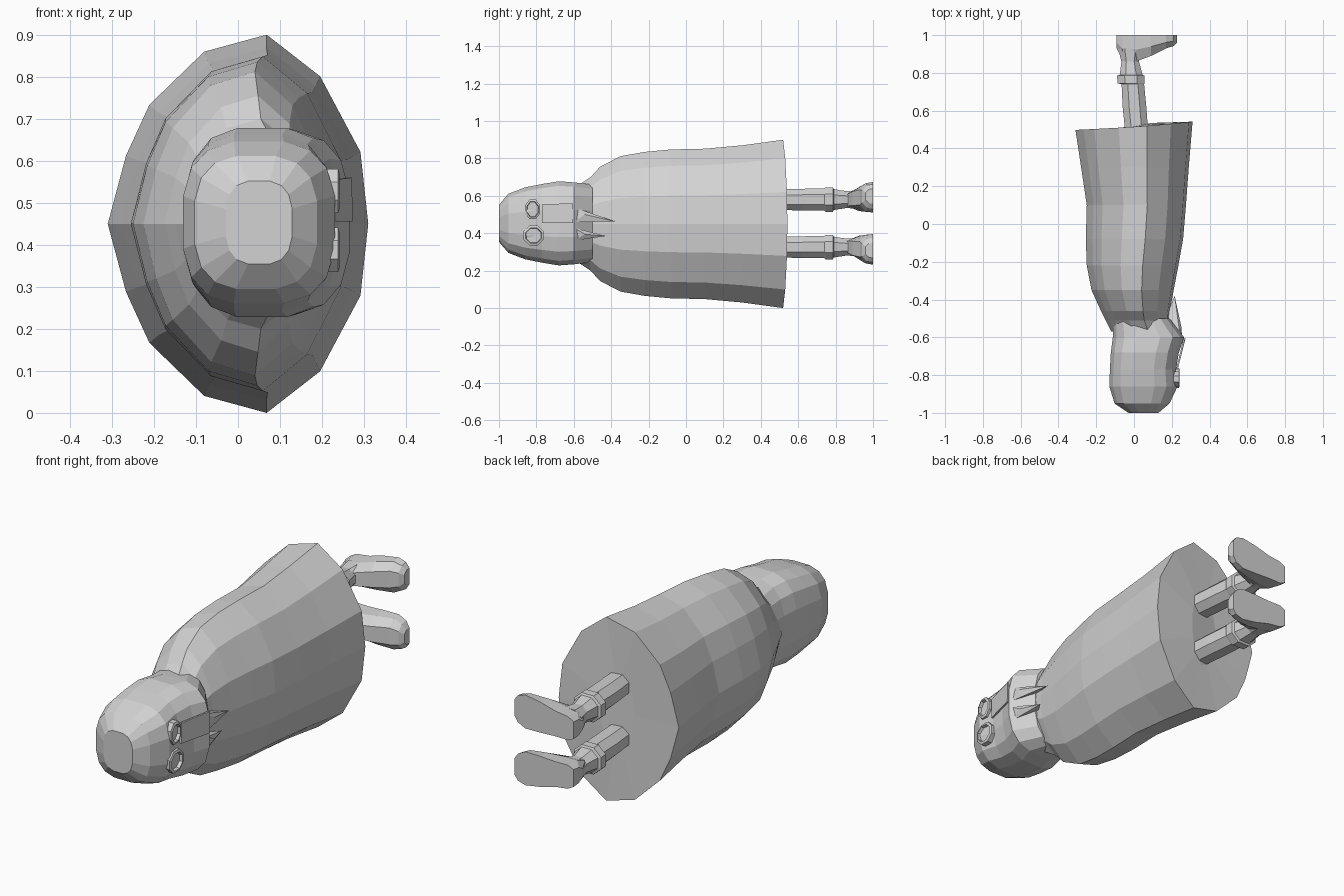
import bpy, bmesh, math

if "Cube" in bpy.data.objects:
    bpy.data.objects.remove(bpy.data.objects["Cube"])

grey = bpy.data.materials.new("plain grey")
grey.diffuse_color = (0.65, 0.65, 0.65, 1)
grey.use_nodes = True
grey.node_tree.nodes["Principled BSDF"].inputs["Base Color"].default_value = grey.diffuse_color
MID = 0.453  # height of the symmetry plane


def finish(name, bm):
    bmesh.ops.recalc_face_normals(bm, faces=bm.faces[:])
    me = bpy.data.meshes.new(name)
    bm.to_mesh(me)
    bm.free()
    me.materials.append(grey)
    ob = bpy.data.objects.new(name, me)
    bpy.context.collection.objects.link(ob)
    return ob


def loft(name, rings, start_cap=True, end_cap=True):
    bm = bmesh.new()
    vs = [[bm.verts.new(p) for p in r] for r in rings]
    n = len(rings[0])
    for a, b in zip(vs, vs[1:]):
        for i in range(n):
            j = (i + 1) % n
            bm.faces.new((a[i], a[j], b[j], b[i]))
    if start_cap:
        bm.faces.new(vs[0])
    if end_cap:
        bm.faces.new(vs[-1])
    return finish(name, bm)


def oval(y, x0, x1, zc, h, n=14, power=2.0, turn=0.0):
    """Rounded cross-section facing along y."""
    pts = []
    for i in range(n):
        a = 2 * math.pi * (i + turn) / n
        c, s = math.cos(a), math.sin(a)
        u = math.copysign(abs(c) ** (2 / power), c)
        v = math.copysign(abs(s) ** (2 / power), s)
        pts.append(((x0 + x1) / 2 + u * (x1 - x0) / 2, y, zc + v * h))
    return pts


# Cloak: half outline of the hem, mirrored and scaled along the body
half = [(1, 0), (.94, .38), (.63, .78), (.22, 1), (-.26, .91),
        (-.68, .63), (-.86, .36), (-1, 0)]
outline = half + [(u, -v) for u, v in reversed(half[1:-1])]


def cloak_ring(y, x0, x1, h, slant=0.0):
    out = []
    for u, v in outline:
        dy = slant * (u - 0.25 * v * v)
        out.append(((x0 + x1) / 2 + u * (x1 - x0) / 2, y + dy, MID - .003 + v * h))
    return out


cloak = [cloak_ring(*s) for s in [
    (-.57, -.12, .20, .21), (-.51, -.15, .185, .25), (-.46, -.175, .19, .305),
    (-.35, -.225, .21, .362), (-.22, -.25, .235, .385), (-.08, -.255, .26, .398),
    (.10, -.25, .275, .402), (.30, -.28, .29, .42), (.52, -.31, .31, .45, .022),
    (.52, -.08, .09, .20, .015)]]
loft("cloak", cloak)

# Head with a blunt crown and a chin that swells forward
head = [oval(y, x0, x1, MID, h, 16, 2.9, .5) for y, x0, x1, h in [
    (-1.0, -.03, .13, .10), (-.95, -.105, .19, .16), (-.86, -.133, .233, .195),
    (-.77, -.13, .225, .213), (-.68, -.125, .24, .228), (-.6, -.115, .268, .222),
    (-.5, -.11, .19, .21)]]
loft("head", head)

# Goggles: octagonal raised rims around sunken lenses
for name, y, z, ry in (("goggle_upper", -.82, .528, .043), ("goggle_lower", -.815, .388, .058)):
    def eye_ring(x, k):
        return [(x, y + k * ry * math.cos(math.pi * (i + .5) / 4),
                 z + k * .057 * math.sin(math.pi * (i + .5) / 4)) for i in range(8)]
    loft(name, [eye_ring(.18, 1), eye_ring(.238, 1), eye_ring(.242, .78),
                eye_ring(.226, .72)], False)

# Mask panel on the chin
bm = bmesh.new()
panel = [(.229, -.77, .455), (.229, -.77, .555), (.268, -.605, .56), (.27, -.605, .455)]
low = [bm.verts.new((x - .006, y, z)) for x, y, z in panel]
top = [bm.verts.new((x + .003, y, z)) for x, y, z in panel]
bm.faces.new(low)
bm.faces.new(top)
for i in range(4):
    j = (i + 1) % 4
    bm.faces.new((low[i], low[j], top[j], top[i]))
finish("mask_panel", bm)

# Pointed collar flaps below the chin
for name, z0, z1, zt, yt in (("collar_flap_upper", .46, .54, .463, -.38),
                             ("collar_flap_lower", .43, .36, .385, -.43)):
    bm = bmesh.new()
    a, b, t, m, back = [bm.verts.new(p) for p in (
        (.255, -.6, z0), (.245, -.6, z1), (.215, yt, zt),
        (.25, -.54, (z0 + z1) / 2), (.16, -.52, (z0 + z1) / 2))]
    for f in ((a, b, m), (b, t, m), (t, a, m), (a, b, back), (b, t, back), (t, a, back)):
        bm.faces.new(f)
    finish(name, bm)

# Legs and boots, mirrored about the middle plane
for side, s in (("upper", 1), ("lower", -1)):
    zl = MID + s * .127
    leg = [oval(y, x0, x1, zl, h, 8, 2.2, .5) for y, x0, x1, h in [
        (.48, -.05, .08, .06), (.62, -.065, .07, .062), (.74, -.07, .058, .064),
        (.745, -.093, .062, .07), (.785, -.095, .062, .07), (.79, -.08, .05, .06),
        (.86, -.07, .03, .048), (.93, -.09, .05, .055)]]
    loft("leg_" + side, leg)
    # Boot: lofted from heel to toe with a flat sole
    boot = []
    for x, y, h, dz in [(-.092, .93, .042, -.01), (-.06, .865, .058, -.008),
                        (.01, .86, .062, -.003), (.09, .89, .075, .006),
                        (.17, .93, .082, .012), (.21, .942, .066, .016),
                        (.228, .96, .04, .018)]:
        zc = zl + s * dz
        boot.append([(x, 1, zc - h), (x, y + .045 * (1 - y) / .1, zc - h * .92),
                     (x, y, zc - h * .5), (x, y, zc + h * .5),
                     (x, y + .045 * (1 - y) / .1, zc + h * .92), (x, 1, zc + h)])
    loft("boot_" + side, boot)
